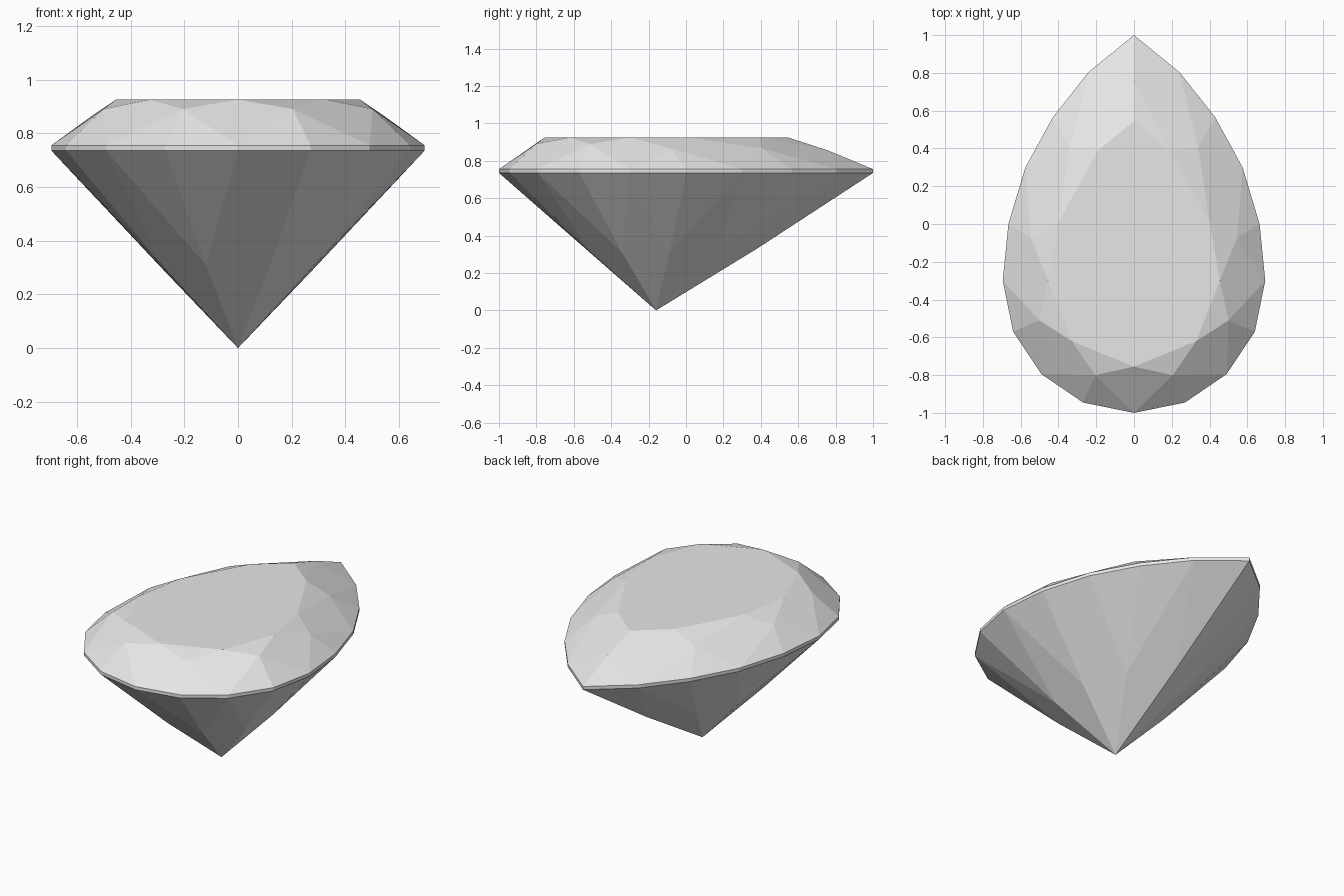
import bpy
import bmesh

if "Cube" in bpy.data.objects:
    bpy.data.objects.remove(bpy.data.objects["Cube"], do_unlink=True)

# Half outlines of the pear shape, from the round front end to the pointed back
GIRDLE = [(0, -1), (0.27, -0.945), (0.49, -0.795), (0.64, -0.57), (0.695, -0.3),
          (0.665, 0), (0.575, 0.3), (0.43, 0.565), (0.24, 0.805), (0, 1)]
TABLE = {0: (0, -0.755), 2: (0.33, -0.62), 4: (0.455, -0.3),
         6: (0.4, 0.01), 8: (0.19, 0.39)}
CROWN = {1: (0.205, -0.8, 0.89), 3: (0.5, -0.51, 0.89), 5: (0.545, -0.075, 0.864),
         7: (0.34, 0.405, 0.867), 9: (0, 0.76, 0.855)}
TABLE_Z, GIRDLE_TOP, GIRDLE_LOW = 0.925, 0.755, 0.735
CULET_Y = -0.16
N = 18

bm = bmesh.new()


def half(i):
    """Index on the half outline and the side of ring position i."""
    i %= N
    return (i, 1) if i <= N // 2 else (N - i, -1)


def vert(x, y, z):
    return bm.verts.new((x, y, z))


# Rings of vertices, mirrored across x
top, low, table, crown, pavilion = {}, {}, {}, {}, {}
for i in range(N):
    k, side = half(i)
    x, y = GIRDLE[k]
    top[i] = vert(side * x, y, GIRDLE_TOP)
    low[i] = vert(side * x, y, GIRDLE_LOW)
    if k % 2 == 0:
        tx, ty = TABLE[k]
        table[i] = vert(side * tx, ty, TABLE_Z)
    else:
        cx, cy, cz = CROWN[k]
        crown[i] = vert(side * cx, cy, cz)
        s, z = (0.465, 0.33) if k == 9 else (0.445, 0.31)
        pavilion[i] = vert(side * x * s, CULET_Y + (y - CULET_Y) * s, z)
culet = vert(0, CULET_Y, 0)
table_tip = vert(0, 0.545, TABLE_Z)

# Girdle band
for i in range(N):
    j = (i + 1) % N
    bm.faces.new((low[i], low[j], top[j], top[i]))

# Kite facets above and below the girdle
for i in range(0, N, 2):
    a, b = (i - 1) % N, (i + 1) % N
    bm.faces.new((table[i], crown[a], top[i], crown[b]))
    bm.faces.new((culet, pavilion[b], low[i], pavilion[a]))

# Star facets and the triangles that meet the girdle
for i in range(1, N, 2):
    a, b = i - 1, (i + 1) % N
    if i == N // 2:
        bm.faces.new((table[a], crown[i], table_tip))
        bm.faces.new((table_tip, crown[i], table[b]))
    else:
        bm.faces.new((table[a], crown[i], table[b]))
    for j in (a, b):
        bm.faces.new((crown[i], top[i], top[j]))
        bm.faces.new((pavilion[i], low[i], low[j]))

# Flat table
rim = [table[i] for i in range(0, N, 2)]
rim.insert(5, table_tip)
bm.faces.new(rim)
bmesh.ops.recalc_face_normals(bm, faces=bm.faces[:])

mesh = bpy.data.meshes.new("pear_cut_gem")
bm.to_mesh(mesh)
bm.free()
gem = bpy.data.objects.new("pear_cut_gem", mesh)
bpy.context.collection.objects.link(gem)

# Single pale grey material
grey = bpy.data.materials.new("pale_grey")
grey.use_nodes = True
color = (0.8, 0.8, 0.8, 1)
grey.diffuse_color = color
grey.node_tree.nodes["Principled BSDF"].inputs["Base Color"].default_value = color
mesh.materials.append(grey)
